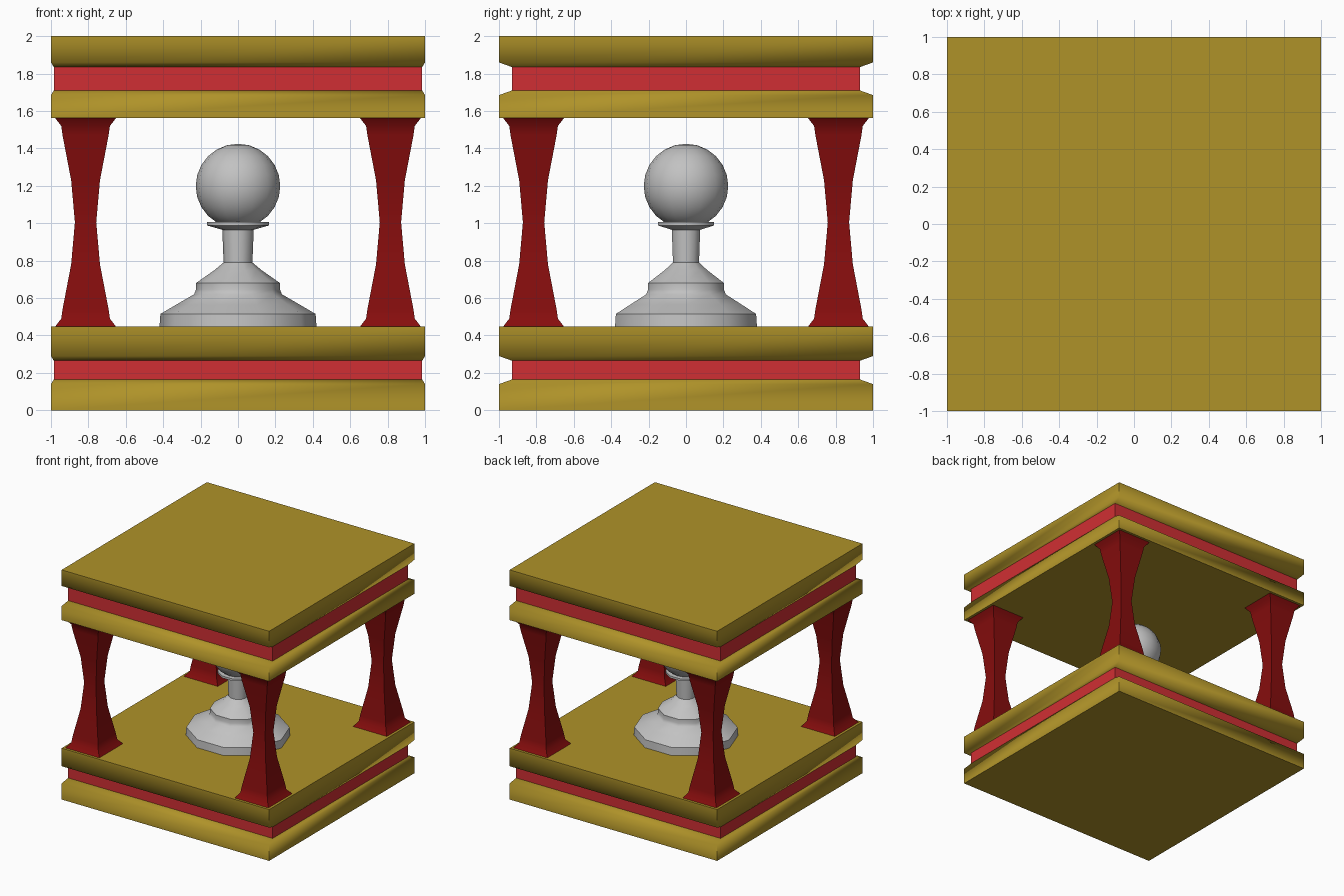
import bpy, bmesh, math

if "Cube" in bpy.data.objects:
    bpy.data.objects.remove(bpy.data.objects["Cube"])


def material(name, rgb):
    m = bpy.data.materials.new(name)
    m.diffuse_color = (*rgb, 1)
    m.use_nodes = True
    m.node_tree.nodes["Principled BSDF"].inputs["Base Color"].default_value = m.diffuse_color
    return m


GOLD = material("old gold", (0.43, 0.29, 0.022))
RED = material("bright red", (0.63, 0.028, 0.033))
DARK = material("dark red", (0.24, 0.004, 0.004))
GREY = material("light grey", (0.54, 0.54, 0.54))

SQUARE = [(-1, -1), (1, -1), (1, 1), (-1, 1)]
TEN_SIDED = [(math.cos(i * math.tau / 10), math.sin(i * math.tau / 10)) for i in range(10)]


def loft(name, outline, rings, mat, bottom=False, top=False, loc=(0, 0), smooth=None):
    """Stack scaled copies of an outline: rings are (half_x, half_y, z)."""
    bm = bmesh.new()
    loops = [[bm.verts.new((x * hx, y * hy, z)) for x, y in outline] for hx, hy, z in rings]
    n = len(outline)
    for a, b in zip(loops, loops[1:]):
        for i in range(n):
            j = (i + 1) % n
            bm.faces.new((a[i], a[j], b[j], b[i]))
    if bottom:
        bm.faces.new(loops[0][::-1])
    if top:
        bm.faces.new(loops[-1])
    return finish(bm, name, mat, (*loc, 0), smooth)


def finish(bm, name, mat, loc, smooth):
    mesh = bpy.data.meshes.new(name)
    bm.to_mesh(mesh)
    bm.free()
    mesh.materials.append(mat)
    ob = bpy.data.objects.new(name, mesh)
    ob.location = loc
    bpy.context.collection.objects.link(ob)
    if smooth:
        bpy.ops.object.select_all(action='DESELECT')
        ob.select_set(True)
        bpy.context.view_layer.objects.active = ob
        bpy.ops.object.shade_smooth_by_angle(angle=math.radians(smooth))
    return ob


# Base and roof slabs: two gold plates with bevelled lips around a recessed red band
BX, BY, LIP = 0.985, 0.93, 0.025
for name, z0, z1, z2, z3 in (("base", 0, 0.165, 0.265, 0.447), ("roof", 1.563, 1.71, 1.835, 2.0)):
    loft(name + "_lower_plate", SQUARE, [(1, 1, z0), (1, 1, z1 - LIP), (BX, BY, z1)],
         GOLD, bottom=True, smooth=78)
    loft(name + "_red_band", SQUARE, [(BX, BY, z1), (BX, BY, z2)], RED)
    loft(name + "_upper_plate", SQUARE, [(BX, BY, z2), (1, 1, z2 + LIP), (1, 1, z3)],
         GOLD, top=True, smooth=78)

# Four waisted square columns, symmetrical about mid height
MID = 1.005
half = [(0.163, 0.558), (0.13, 0.515), (0.123, 0.465), (0.077, 0.225)]
profile = [(r, MID - d) for r, d in half] + [(0.057, MID)] + [(r, MID + d) for r, d in half[::-1]]
for sx, side in ((-1, "left"), (1, "right")):
    for sy, end in ((-1, "front"), (1, "back")):
        loft(f"{end}_{side}_column", SQUARE, [(r, r, z) for r, z in profile], DARK,
             bottom=True, top=True, loc=(sx * 0.815, sy * 0.815), smooth=40)

# Turned pawn body
body = [(0.42, 0.445), (0.415, 0.515), (0.33, 0.565), (0.235, 0.62), (0.225, 0.645),
        (0.225, 0.68), (0.125, 0.75), (0.077, 0.79), (0.084, 0.965), (0.165, 0.988),
        (0.165, 1.006), (0.11, 1.008), (0.11, 1.04)]
loft("pawn_body", TEN_SIDED, [(r, r * 0.95, z) for r, z in body], GREY,
     bottom=True, top=True, smooth=45)

# Pawn head
bm = bmesh.new()
bmesh.ops.create_uvsphere(bm, u_segments=16, v_segments=12, radius=0.226)
finish(bm, "pawn_head", GREY, (0, 0, 1.199), 60)
